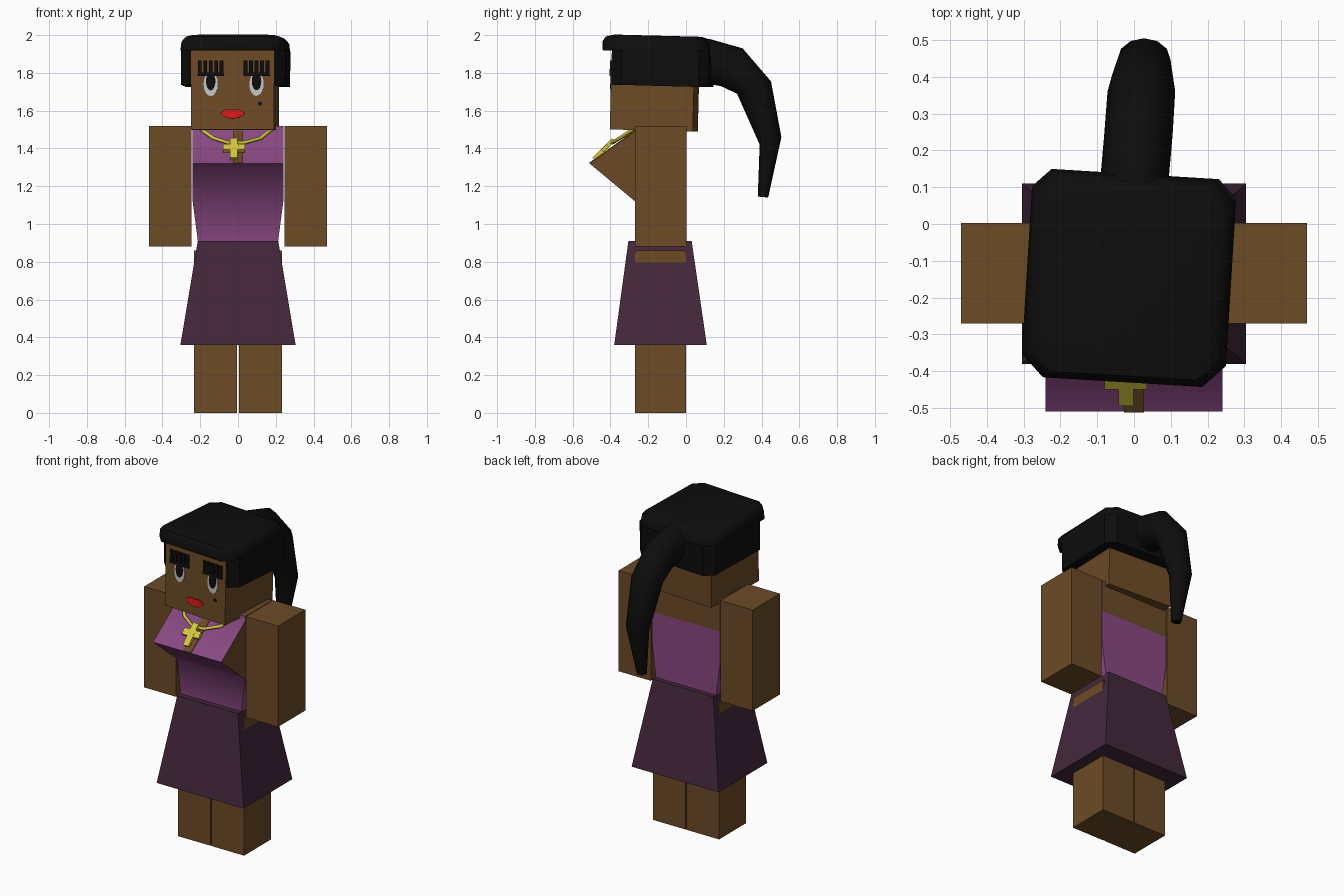
import bpy, bmesh, math
from mathutils import Matrix, Vector

if "Cube" in bpy.data.objects:
    bpy.data.objects.remove(bpy.data.objects["Cube"])


def mat(name, rgb):
    m = bpy.data.materials.new(name)
    m.diffuse_color = (*rgb, 1)
    m.use_nodes = True
    m.node_tree.nodes["Principled BSDF"].inputs["Base Color"].default_value = m.diffuse_color
    return m


SKIN = mat("brown skin", (0.15, 0.069, 0.019))
BLACK = mat("black hair", (0.004, 0.004, 0.004))
SHIRT = mat("purple shirt", (0.25, 0.065, 0.22))
SKIRT = mat("dark plum skirt", (0.058, 0.021, 0.045))
GOLD = mat("yellow gold", (0.68, 0.58, 0.05))
RED = mat("red lips", (0.70, 0.01, 0.01))
WHITE = mat("eye white", (0.55, 0.55, 0.55))

# Head is turned and tipped back slightly
HEAD = (Matrix.Translation((-0.015, -0.165, 1.71)) @ Matrix.Rotation(math.radians(-3.5), 4, 'Z')
        @ Matrix.Rotation(math.radians(-1.5), 4, 'X'))


def make(name, verts, faces, mats, matrix=None, smooth=None, indices=None):
    me = bpy.data.meshes.new(name)
    me.from_pydata([tuple(v) for v in verts], [], faces)
    for m in mats:
        me.materials.append(m)
    if indices:
        for p, i in zip(me.polygons, indices):
            p.material_index = i
    bm = bmesh.new()
    bm.from_mesh(me)
    bmesh.ops.recalc_face_normals(bm, faces=bm.faces)
    bm.to_mesh(me)
    bm.free()
    ob = bpy.data.objects.new(name, me)
    bpy.context.collection.objects.link(ob)
    if matrix:
        ob.matrix_world = matrix
    if smooth:
        bpy.ops.object.select_all(action='DESELECT')
        ob.select_set(True)
        bpy.context.view_layer.objects.active = ob
        bpy.ops.object.shade_smooth_by_angle(angle=math.radians(smooth))
    return ob


def loft(name, rings, m, matrix=None, smooth=None):
    """Skin a list of equal-length rings and cap both ends."""
    n = len(rings[0])
    verts = [v for r in rings for v in r]
    faces = [(k * n + i, k * n + (i + 1) % n, (k + 1) * n + (i + 1) % n, (k + 1) * n + i)
             for k in range(len(rings) - 1) for i in range(n)]
    faces += [tuple(range(n)), tuple(range(len(verts) - n, len(verts)))]
    return make(name, verts, faces, [m], matrix, smooth)


def rect(x0, x1, y0, y1, z):
    return [(x0, y0, z), (x1, y0, z), (x1, y1, z), (x0, y1, z)]


def box(name, x, y, z, m, matrix=None):
    return loft(name, [rect(*x, *y, z[0]), rect(*x, *y, z[1])], m, matrix)


def plate(name, pts, m, y, matrix=HEAD, t=0.004):
    """Thin plate from an x,z outline, facing the front."""
    return loft(name, [[(x, y, z) for x, z in pts], [(x, y - t, z) for x, z in pts]], m, matrix)


def ellipse(cx, cz, rx, rz, n=16):
    return [(cx + rx * math.cos(2 * math.pi * i / n), cz + rz * math.sin(2 * math.pi * i / n))
            for i in range(n)]


# Arms and legs
for side, s in (("left", -1), ("right", 1)):
    box(side + "_arm", sorted((s * 0.245, s * 0.47)), (-0.27, 0.003), (0.88, 1.52), SKIN)
    box(side + "_leg", sorted((s * 0.004, s * 0.232)), (-0.27, 0.0), (0, 0.86), SKIN)

# Flared skirt
loft("skirt", [rect(-0.305, 0.305, -0.38, 0.11, 0.36), rect(-0.213, 0.213, -0.305, 0.03, 0.91)], SKIRT)

# Torso: side profile carried across the width, bare upper back and wedge sides
prof = [(0, 0.89), (0, 1.13), (0, 1.32), (0, 1.52), (-0.27, 1.52), (-0.27, 1.49),
        (-0.51, 1.32), (-0.27, 1.12), (-0.27, 0.89)]
n = len(prof)
tv = [(s * (0.21 if z < 1 else 0.24), y, z) for s in (-1, 1) for y, z in prof]
tf = [(i, (i + 1) % n, n + (i + 1) % n, n + i) for i in range(n)]
ti = [1 if i in (2, 3) else 0 for i in range(n)]
for o in (0, n):
    tf += [(o, o + 1, o + 7, o + 8), (o + 1, o + 2, o + 3, o + 4, o + 5, o + 7), (o + 5, o + 6, o + 7)]
    ti += [0, 0, 1]
make("torso", tv, tf, [SHIRT, SKIN], smooth=60, indices=ti)

# Neckline slit lying on the chest slope
slope = Vector((0, 0.24, 0.17)).normalized()
normal = Vector((0, -slope.z, slope.y))
low, high = Vector((0, -0.51, 1.32)), Vector((0, -0.27, 1.49))
strip = [low + Vector((-0.027, 0, 0)), low + Vector((0.027, 0, 0)),
         high + Vector((0.027, 0, 0)), high + Vector((-0.027, 0, 0))]
loft("neckline_slit", [strip, [p + normal * 0.005 for p in strip]], SKIN)

# Necklace chain and cross pendant
cu = bpy.data.curves.new("necklace_chain", 'CURVE')
cu.dimensions = '3D'
cu.bevel_depth = 0.01
cu.bevel_resolution = 1
chain = [(-0.20, -0.26, 1.51), (-0.18, -0.29, 1.49), (-0.13, -0.35, 1.455), (-0.05, -0.39, 1.43),
         (0.03, -0.39, 1.43), (0.12, -0.35, 1.455), (0.17, -0.29, 1.495), (0.19, -0.26, 1.51)]
sp = cu.splines.new('POLY')
sp.points.add(len(chain) - 1)
for p, c in zip(sp.points, chain):
    p.co = (*c, 1)
cu.materials.append(GOLD)
bpy.context.collection.objects.link(bpy.data.objects.new("necklace_chain", cu))
PENDANT = Matrix.Translation((-0.022, -0.435, 1.395)) @ Matrix.Rotation(math.radians(-45), 4, 'X')
box("pendant_upright", (-0.02, 0.02), (-0.011, 0.011), (-0.073, 0.073), GOLD, PENDANT)
box("pendant_crossbar", (-0.058, 0.058), (-0.010, 0.010), (-0.012, 0.030), GOLD, PENDANT)

# Head
box("head", (-0.22, 0.22), (-0.22, 0.22), (-0.215, 0.215), SKIN, HEAD)

# Eyes and lashes
for side, cx in (("left", -0.116), ("right", 0.127)):
    plate(side + "_eye", ellipse(cx, 0.025, 0.038, 0.064), WHITE, -0.22)
    plate(side + "_pupil", ellipse(cx, 0.04, 0.025, 0.048), BLACK, -0.224)
    lash = [(cx - 0.07, 0.068), (cx + 0.07, 0.068)]
    for i in range(4, -1, -1):
        x = cx + (i - 2) * 0.029
        lash += [(x + 0.010, 0.087), (x + 0.010, 0.15), (x - 0.010, 0.15), (x - 0.010, 0.087)]
    plate(side + "_lashes", lash, BLACK, -0.221, t=0.009)

# Lips and beauty mark
plate("lips", [(-0.066, -0.130), (-0.035, -0.153), (0, -0.159), (0.035, -0.153), (0.066, -0.130),
               (0.045, -0.112), (0.02, -0.107), (0, -0.113), (-0.02, -0.107), (-0.045, -0.112)],
      RED, -0.22, t=0.008)
plate("beauty_mark", ellipse(0.146, -0.078, 0.011, 0.011, 8), BLACK, -0.22)


# Hair: chamfered cap over the forehead and a lower part round sides and back
def octagon(z, hx, y0, y1, c):
    return [(-hx + c, y0, z), (hx - c, y0, z), (hx, y0 + c, z), (hx, y1 - c, z),
            (hx - c, y1, z), (-hx + c, y1, z), (-hx, y1 - c, z), (-hx, y0 + c, z)]


loft("hair_cap", [octagon(0.203, 0.278, -0.27, 0.295, 0.06), octagon(0.25, 0.272, -0.272, 0.287, 0.06),
                  octagon(0.276, 0.25, -0.255, 0.265, 0.05), octagon(0.287, 0.215, -0.215, 0.23, 0.05)],
     BLACK, HEAD, 40)
loft("hair_sides", [octagon(0.022, 0.276, -0.214, 0.298, 0.05), octagon(0.21, 0.278, -0.216, 0.296, 0.05)],
     BLACK, HEAD, 40)

# Ponytail: oval sections between outer and inner side points (y, z), with x centre and half width
tail = [((0.06, 1.985), (0.06, 1.735), 0.0, 0.093), ((0.13, 1.978), (0.13, 1.74), 0.002, 0.093),
        ((0.30, 1.93), (0.185, 1.73), 0.012, 0.093), ((0.45, 1.755), (0.27, 1.69), 0.02, 0.092),
        ((0.505, 1.46), (0.39, 1.42), 0.027, 0.072), ((0.435, 1.14), (0.38, 1.145), 0.025, 0.03)]
rings = []
for (ya, za), (yb, zb), cx, hw in tail:
    ring = []
    for i in range(12):
        a = 2 * math.pi * i / 12
        t = 0.5 + 0.5 * math.cos(a)
        ring.append((cx + hw * math.sin(a), yb + (ya - yb) * t, zb + (za - zb) * t))
    rings.append(ring)
loft("ponytail", rings, BLACK, None, 50)
